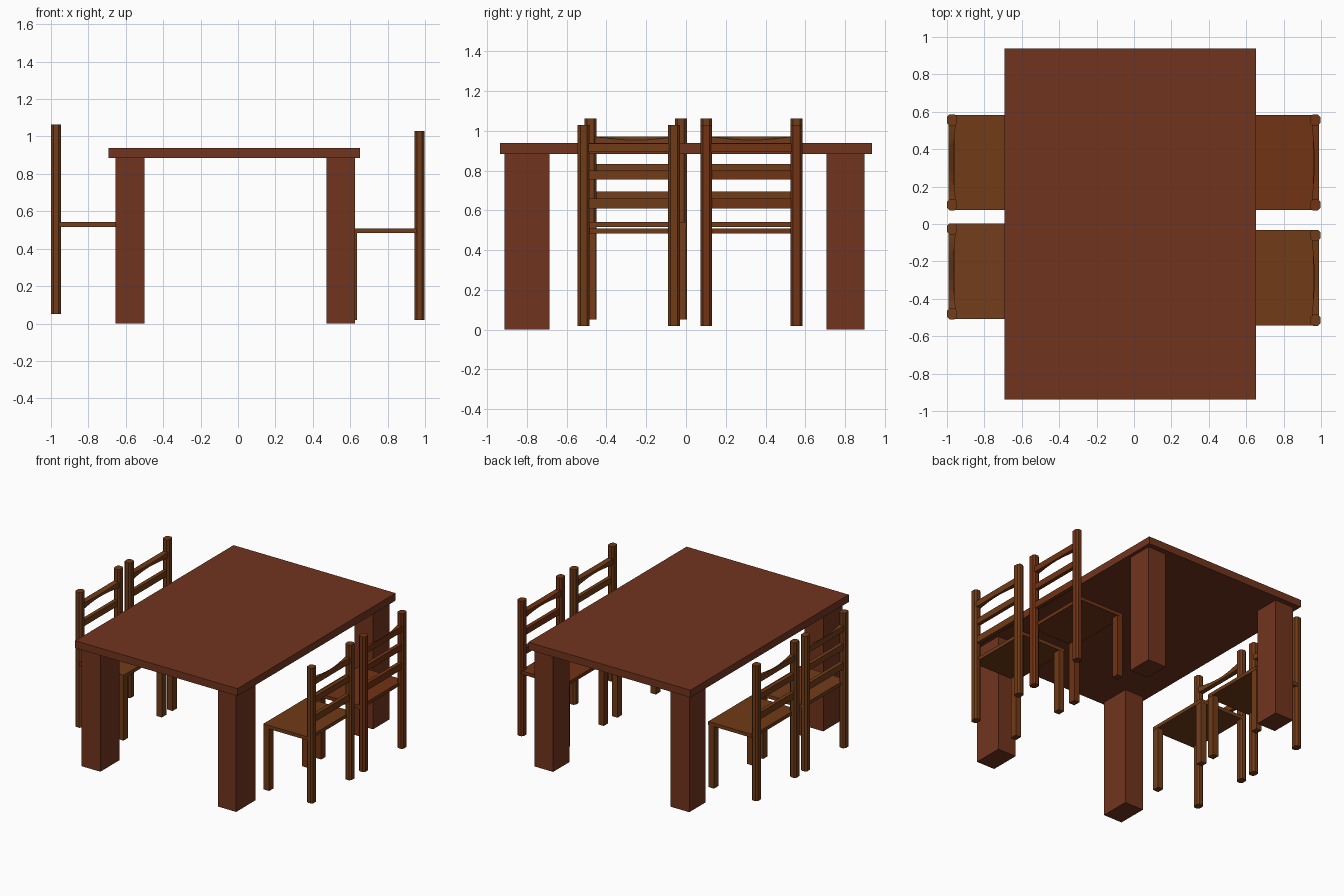
import bpy, bmesh, math

if "Cube" in bpy.data.objects:
    bpy.data.objects.remove(bpy.data.objects["Cube"])


def material(name, rgb):
    m = bpy.data.materials.new(name)
    m.diffuse_color = (*rgb, 1)
    m.use_nodes = True
    m.node_tree.nodes["Principled BSDF"].inputs["Base Color"].default_value = m.diffuse_color
    return m


def finish(name, bm, mat):
    bmesh.ops.recalc_face_normals(bm, faces=bm.faces)
    me = bpy.data.meshes.new(name)
    bm.to_mesh(me)
    bm.free()
    me.materials.append(mat)
    ob = bpy.data.objects.new(name, me)
    bpy.context.collection.objects.link(ob)
    return ob


def box(name, x, y, z, mat, chamfer=0):
    """Box from (min, max) ranges, optionally with chamfered upright edges."""
    bm = bmesh.new()
    bmesh.ops.create_cube(bm, size=1)
    for v in bm.verts:
        v.co = [(r[0] + r[1]) / 2 + c * abs(r[1] - r[0]) for r, c in zip((x, y, z), v.co)]
    if chamfer:
        upright = [e for e in bm.edges
                   if abs(e.verts[0].co.z - e.verts[1].co.z) > 0.1]
        bmesh.ops.bevel(bm, geom=upright, offset=chamfer, segments=1, affect='EDGES')
    return finish(name, bm, mat)


def scooped_rail(name, x_in, x_out, y, z, mat, scoop, steps=8):
    """Rail whose inner face is hollowed and whose inner top edge dips."""
    bm = bmesh.new()
    rings = []
    for i in range(steps + 1):
        t = i / steps
        s = math.sin(math.pi * t)
        yy = y[0] + (y[1] - y[0]) * t
        xi = x_in + (x_out - x_in) * 0.35 * s
        pts = [(xi, z[0] + scoop * 0.4 * s), (x_out, z[0]),
               (x_out, z[1]), (xi, z[1] - scoop * s)]
        rings.append([bm.verts.new((px, yy, pz)) for px, pz in pts])
    for a, b in zip(rings, rings[1:]):
        for k in range(4):
            n = (k + 1) % 4
            bm.faces.new((a[k], a[n], b[n], b[k]))
    bm.faces.new(rings[0])
    bm.faces.new(rings[-1])
    return finish(name, bm, mat)


def chair(tag, side, shift, y0, z0, mat):
    """Ladder-back chair facing the table; side is +1 (right) or -1 (left)."""
    def X(a, b):
        return tuple(sorted((side * a + shift, side * b + shift)))
    y1 = y0 + 0.514
    # Seat
    box(tag + "_seat", X(0.59, 0.965), (y0 + 0.002, y1 - 0.002), (z0 + 0.465, z0 + 0.491), mat)
    for end, ya in (("near", y0), ("far", y1 - 0.06)):
        # Tall back posts and short front legs
        box(f"{tag}_{end}_back_post", X(0.944, 0.996), (ya, ya + 0.06),
            (z0, z0 + 1.012), mat, 0.013)
        yl = ya + (0.003 if end == "near" else 0.004)
        box(f"{tag}_{end}_front_leg", X(0.592, 0.637), (yl, yl + 0.053),
            (z0, z0 + 0.466), mat)
    # Back slats and scooped top rail
    inner = (y0 + 0.05, y1 - 0.05)
    for n, (a, b) in enumerate(((0.593, 0.643), (0.738, 0.783))):
        box(f"{tag}_slat_{n + 1}", X(0.957, 0.985), inner, (z0 + a, z0 + b), mat)
    scooped_rail(tag + "_top_rail", side * 0.95 + shift, side * 0.988 + shift,
                 inner, (z0 + 0.875, z0 + 0.92), mat, 0.018)


table_mat = material("red_brown_wood", (0.165, 0.034, 0.013))
chair_mat = material("brown_wood", (0.165, 0.043, 0.008))
light_mat = material("light_brown_wood", (0.17, 0.048, 0.011))
red_mat = material("warm_brown_wood", (0.165, 0.033, 0.007))

# Table top and four block legs
box("table_top", (-0.693, 0.651), (-0.937, 0.937), (0.884, 0.939), table_mat)
for xn, xr in (("left", (-0.656, -0.501)), ("right", (0.473, 0.625))):
    for yn, yr in (("front", (-0.914, -0.688)), ("back", (0.706, 0.898))):
        box(f"table_leg_{yn}_{xn}", xr, yr, (0, 0.885), table_mat)

# Four chairs, two on each long side
chair("right_front_chair", 1, 0, -0.545, 0.018, chair_mat)
chair("right_back_chair", 1, 0, 0.072, 0.018, red_mat)
chair("left_front_chair", -1, -0.003, -0.51, 0.052, light_mat)
chair("left_back_chair", -1, -0.003, 0.072, 0.052, chair_mat)
